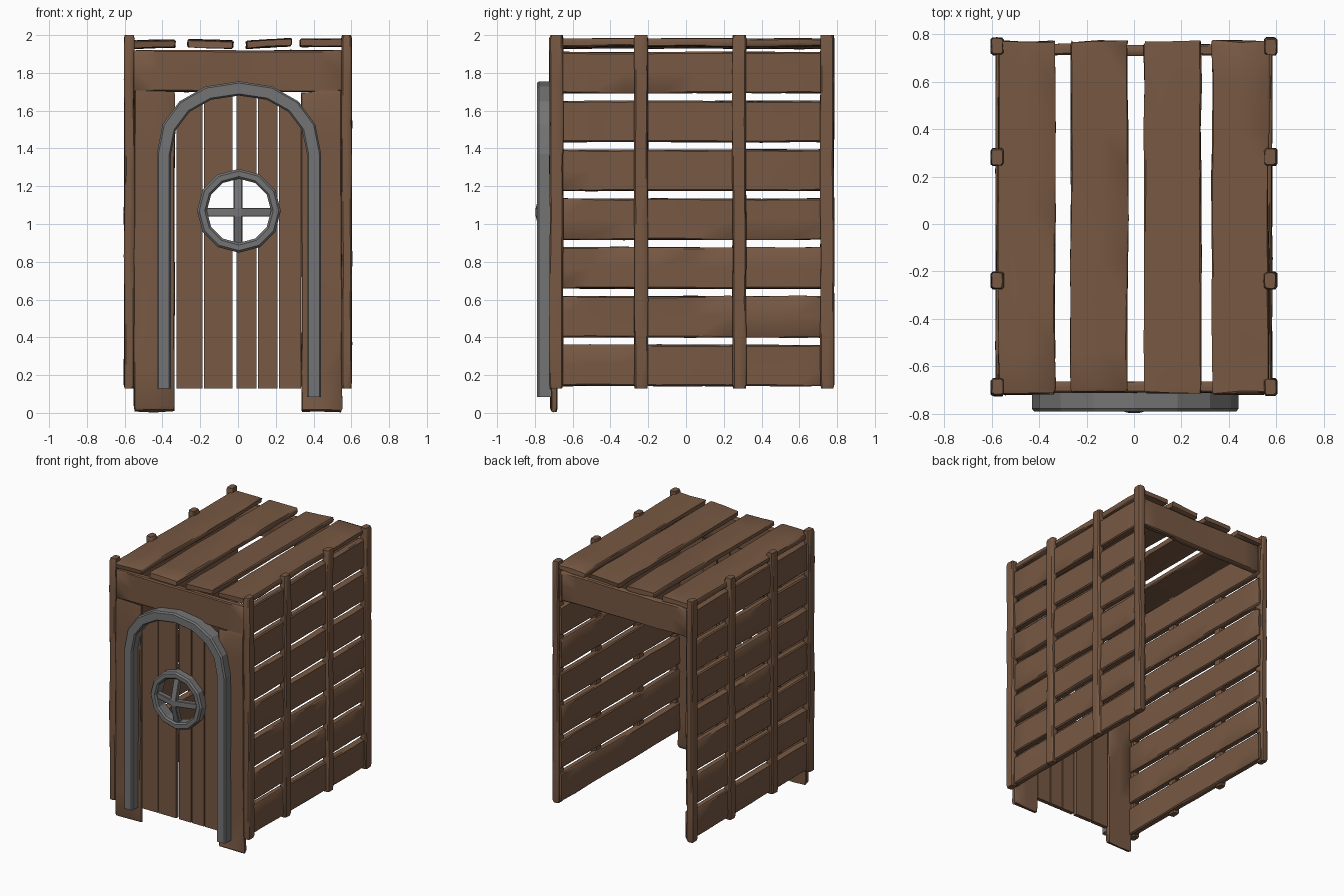
import bpy, bmesh, math, random
from mathutils import Vector

if "Cube" in bpy.data.objects:
    bpy.data.objects.remove(bpy.data.objects["Cube"])

random.seed(4)


def material(name, col):
    m = bpy.data.materials.new(name)
    m.diffuse_color = (*col, 1)
    m.use_nodes = True
    m.node_tree.nodes["Principled BSDF"].inputs["Base Color"].default_value = m.diffuse_color
    return m


WOOD = material("brown wood", (0.185, 0.098, 0.056))
METAL = material("grey metal", (0.175, 0.175, 0.178))


def loft(name, rings, mat, closed=False, smooth=False):
    """Skin a list of equal-length point rings; cap the ends unless closed."""
    bm = bmesh.new()
    vs = [[bm.verts.new(p) for p in r] for r in rings]
    n = len(vs[0])
    for i in range(len(vs) if closed else len(vs) - 1):
        a, b = vs[i], vs[(i + 1) % len(vs)]
        for j in range(n):
            k = (j + 1) % n
            bm.faces.new((a[j], a[k], b[k], b[j]))
    if not closed:
        bm.faces.new(vs[0])
        bm.faces.new(vs[-1])
    bmesh.ops.recalc_face_normals(bm, faces=bm.faces)
    me = bpy.data.meshes.new(name)
    bm.to_mesh(me)
    bm.free()
    me.materials.append(mat)
    if smooth:
        for p in me.polygons:
            p.use_smooth = True
        me.set_sharp_from_angle(angle=math.radians(40))
    ob = bpy.data.objects.new(name, me)
    bpy.context.collection.objects.link(ob)
    return ob


def plank(name, lo, hi, axis, segs=8, wobble=0.004, rag=0.0, tilt=0.0, rough=0.0015):
    """Hand-hewn board filling the box lo..hi, long axis 0/1/2, with worn edges."""
    u, v = [a for a in range(3) if a != axis]
    c = [(lo[a] + hi[a]) / 2 for a in range(3)]
    hu, hv = (hi[u] - lo[u]) / 2, (hi[v] - lo[v]) / 2
    ch = min(hu, hv) * 0.3
    length = hi[axis] - lo[axis]
    # chamfered outline with points along each broad side
    sec = [(-hu, -hv + ch), (-hu + ch, -hv), (0, -hv), (hu - ch, -hv), (hu, -hv + ch), (hu, 0),
           (hu, hv - ch), (hu - ch, hv), (0, hv), (-hu + ch, hv), (-hu, hv - ch), (-hu, 0)]
    ts = [0, 0.01] + [i / segs for i in range(1, segs)] + [0.99, 1]
    rings = []
    for t in ts:
        end = t in (0, 1)
        du, dv = random.uniform(-wobble, wobble), random.uniform(-wobble, wobble)
        ring = []
        for a, b in sec:
            k = ch * 0.5 if end else 0
            p = [0, 0, 0]
            p[u] = c[u] + a - math.copysign(min(k, abs(a)), a) + du * 0.6 + random.uniform(-rough, rough)
            p[v] = c[v] + b - math.copysign(min(k, abs(b)), b) + dv * 0.6 + tilt * a + random.uniform(-rough, rough)
            p[axis] = lo[axis] + length * t
            if t < 0.02 or t > 0.98:
                p[axis] += random.uniform(0, rag) * (1 if t < 0.5 else -1)
            ring.append(p)
        rings.append(ring)
    return loft(name, rings, WOOD, smooth=True)


# Side walls: four posts and seven boards each
for s, side in ((-1, "left"), (1, "right")):
    def span(a, b):
        return min(s * a, s * b), max(s * a, s * b)
    x0, x1 = span(0.549, 0.602)
    for y in (-0.687, -0.238, 0.282, 0.748):
        plank(side + "_post", (x0, y - 0.036, 0.13), (x1, y + 0.036, 2.0), 2)
    x0, x1 = span(0.53, 0.581)
    for i in range(7):
        z = 0.142 + i * 0.2583
        plank(side + "_wall_board", (x0, -0.69, z), (x1, 0.765, z + 0.218), 1)
    # Front board beside the door
    x0, x1 = span(0.335, 0.55)
    plank(side + "_front_board", (x0, -0.718, 0.0), (x1, -0.682, 1.71), 2, rag=0.025)

# Lintels at front and back
plank("front_lintel", (-0.55, -0.71, 1.70), (0.55, -0.663, 1.92), 0)
plank("back_lintel", (-0.555, 0.71, 1.70), (0.555, 0.757, 1.92), 0)

# Roof boards
for x0, x1, z0, tilt in ((-0.572, -0.333, 1.932, 0.02), (-0.266, -0.026, 1.932, -0.03),
                         (0.043, 0.283, 1.937, 0.06), (0.328, 0.568, 1.94, 0.01)):
    plank("roof_board", (x0, -0.715, z0), (x1, 0.775, z0 + 0.04), 1, rag=0.012, tilt=tilt, rough=0.003)

# Door boards, rounded at the top and cut around the window
CX, CZ, HOLE = 0.005, 1.07, 0.19


def board_piece(xs, low, high):
    loft("door_board", [[(x, -0.715, low(x)), (x, -0.685, low(x)),
                         (x, -0.685, high(x)), (x, -0.715, high(x))] for x in xs], WOOD)


def door_top(x):
    return 1.37 + 0.345 * math.sqrt(max(0, 1 - ((x - CX) / 0.40) ** 2))


def half_hole(x):
    return math.sqrt(max(0, HOLE ** 2 - (x - CX) ** 2))


for x0, x1 in ((-0.325, -0.188), (-0.18, -0.03), (-0.008, 0.097), (0.105, 0.21), (0.218, 0.333)):
    xs = [x0 + (x1 - x0) * i / 8 for i in range(9)]
    if max(half_hole(x) for x in xs) > 0.05:
        board_piece(xs, lambda x: 0.13, lambda x: CZ - half_hole(x))
        board_piece(xs, lambda x: CZ + half_hole(x), door_top)
    else:
        board_piece(xs, lambda x: 0.13, door_top)


def frame_ring(inner, outer, back, front, bevel):
    """Cross-section of a metal frame with slightly bevelled front edges."""
    i, o = Vector(inner), Vector(outer)
    sec = ((0, back), (0, front + 0.012), (bevel, front), (1 - bevel, front), (1, front + 0.012), (1, back))
    return [(i.lerp(o, t).x, y, i.lerp(o, t).y) for t, y in sec]


# Arched door frame with a slightly squared-off curve
stations = [((CX - 0.36, 0.13), (CX - 0.435, 0.13))]
for k in range(9):
    a = math.pi * (1 - k / 8)
    c, s = math.cos(a), max(0, math.sin(a))
    c, s = math.copysign(abs(c) ** 0.93, c), s ** 0.93
    stations.append(((CX + 0.36 * c, 1.37 + 0.31 * s), (CX + 0.435 * c, 1.37 + 0.385 * s)))
stations.append(((CX + 0.36, 0.085), (CX + 0.435, 0.085)))
loft("door_arch", [frame_ring(i, o, -0.69, -0.79, 0.12) for i, o in stations], METAL)

# Round window frame
rings = []
for k in range(12):
    a = math.pi / 2 + k * math.tau / 12
    c, s = math.cos(a), math.sin(a)
    rings.append(frame_ring((CX + 0.17 * c, CZ + 0.17 * s),
                            (CX + 0.222 * c, CZ + 0.222 * s), -0.69, -0.775, 0.22))
loft("window_ring", rings, METAL, closed=True)

# Window cross bars, bowed outwards at the middle
for name, dx, dz in (("window_bar_across", 1, 0), ("window_bar_upright", 0, 1)):
    rings = []
    for t in (-1, -0.5, -0.12, 0.12, 0.5, 1):
        y = -0.796 + 0.05 * max(0, abs(t) - 0.12)
        rings.append([(CX - 0.005 + dx * t * 0.18 + dz * w, y + d, CZ - 0.008 + dz * t * 0.18 + dx * w)
                      for w, d in ((-0.023, 0.004), (-0.019, 0), (0.019, 0), (0.023, 0.004),
                                   (0.023, 0.035), (-0.023, 0.035))])
    loft(name, rings, METAL)
